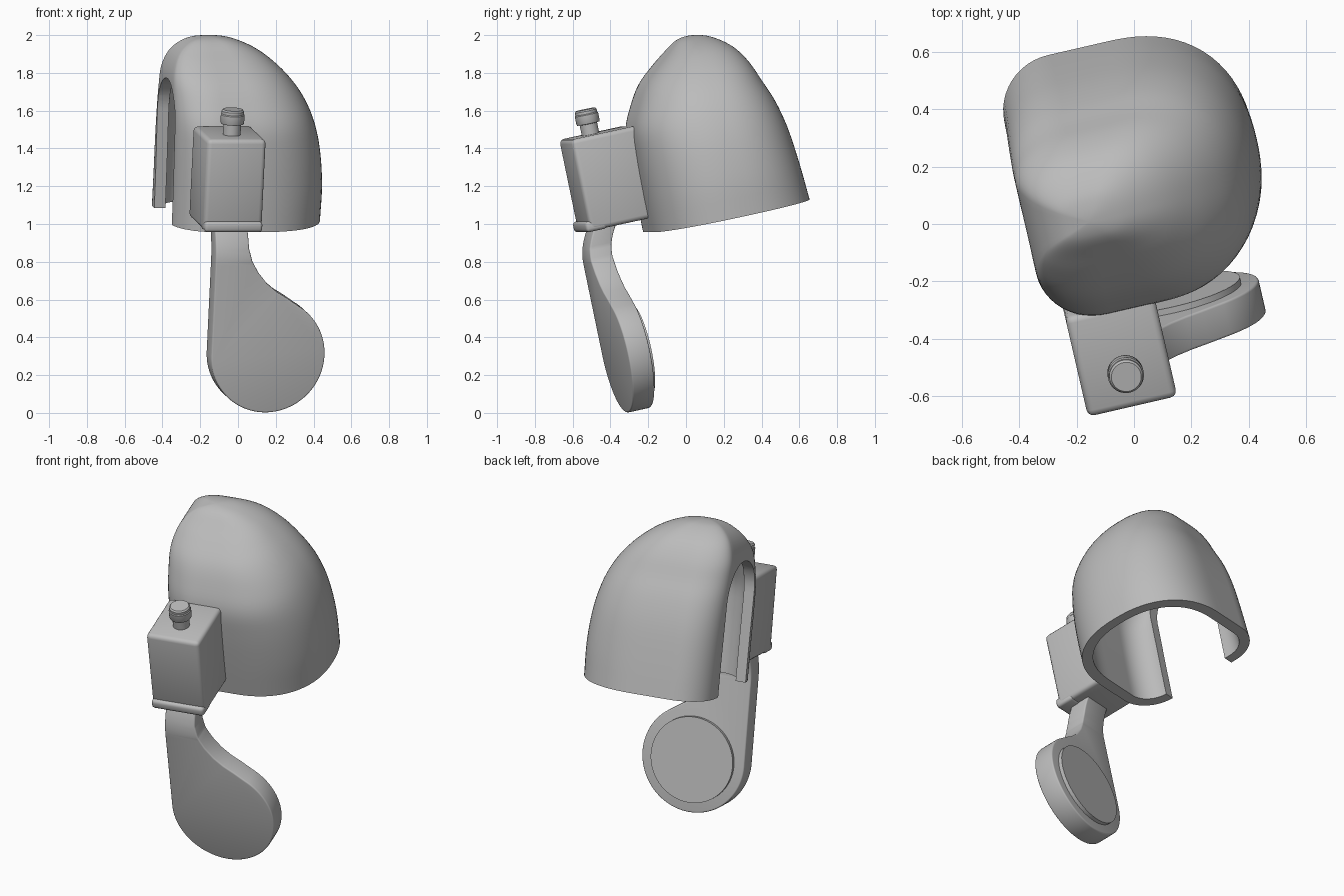
import bpy, bmesh
from math import sin, cos, pi, radians
from mathutils import Matrix, Vector

cube = bpy.data.objects.get("Cube")
if cube:
    bpy.data.objects.remove(cube, do_unlink=True)

# One plain grey for everything
grey = bpy.data.materials.new("plain grey")
grey.use_nodes = True
grey.diffuse_color = (0.5, 0.5, 0.5, 1)
grey.node_tree.nodes["Principled BSDF"].inputs["Base Color"].default_value = (0.5, 0.5, 0.5, 1)

# All parts share one tilted frame whose origin lies on the shell's rim plane
FRAME = (Matrix.Translation((0, 0, 0.997)) @ Matrix.Rotation(radians(13), 4, 'Z')
         @ Matrix.Rotation(radians(12), 4, 'X'))


def make(name, bm):
    bmesh.ops.recalc_face_normals(bm, faces=bm.faces)
    mesh = bpy.data.meshes.new(name)
    bm.to_mesh(mesh)
    bm.free()
    mesh.materials.append(grey)
    ob = bpy.data.objects.new(name, mesh)
    ob.matrix_world = FRAME
    bpy.context.collection.objects.link(ob)
    return ob


def finish(ob, bevel=0.0):
    """Bevel if asked, bake the modifiers, smooth with sharp edges kept."""
    if bevel:
        mod = ob.modifiers.new("bevel", 'BEVEL')
        mod.width, mod.segments = bevel, 3
        mod.limit_method, mod.angle_limit = 'ANGLE', radians(40)
    bpy.context.view_layer.update()
    dg = bpy.context.evaluated_depsgraph_get()
    mesh = bpy.data.meshes.new_from_object(ob.evaluated_get(dg))
    ob.modifiers.clear()
    ob.data = mesh
    bpy.ops.object.select_all(action='DESELECT')
    ob.select_set(True)
    bpy.context.view_layer.objects.active = ob
    bpy.ops.object.shade_smooth_by_angle(angle=radians(35))


def box(name, lo, hi, bevel):
    bm = bmesh.new()
    bmesh.ops.create_cube(bm, size=1)
    for v in bm.verts:
        v.co = Vector([a + (b - a) * (c + 0.5) for a, b, c in zip(lo, hi, v.co)])
    finish(make(name, bm), bevel)


def arc(cx, cy, r, a0, a1, n, power=2.0):
    """Arc of a circle, or of a squarer curve for a higher power."""
    pts = []
    for i in range(n + 1):
        a = radians(a0 + (a1 - a0) * i / n)
        c, s = cos(a), sin(a)
        k = r / (abs(c) ** power + abs(s) ** power) ** (1 / power)
        pts.append((cx + k * c, cy + k * s))
    return pts


def extrude(bm, depth):
    new = bmesh.ops.extrude_face_region(bm, geom=bm.faces[:])
    moved = [g for g in new["geom"] if isinstance(g, bmesh.types.BMVert)]
    bmesh.ops.translate(bm, verts=moved, vec=depth)
    return bm


def prism(points, to3d, depth):
    """Face from 2D points, extruded along the vector depth."""
    bm = bmesh.new()
    bm.faces.new([bm.verts.new(to3d(*p)) for p in points])
    return extrude(bm, depth)


# Domed shell: D-shaped rim, rising to an apex near the flat side
AXIS_X, AXIS_Y, MID_Y, HEIGHT, WALL = -0.15, 0.25, 0.23, 0.968, 0.06
# height, then reach from the axis to the left, right, front and back
LEVELS = [Vector(row) for row in (
    (0, 0.21, 0.628, 0.445, 0.405), (0.2, 0.212, 0.63, 0.445, 0.39),
    (0.4, 0.216, 0.607, 0.44, 0.368), (0.55, 0.219, 0.565, 0.425, 0.335),
    (0.67, 0.221, 0.505, 0.37, 0.292), (0.77, 0.218, 0.425, 0.302, 0.257),
    (0.85, 0.195, 0.335, 0.21, 0.213), (0.905, 0.158, 0.25, 0.135, 0.16),
    (0.945, 0.105, 0.155, 0.08, 0.1), (0.962, 0.055, 0.08, 0.042, 0.05),
    (HEIGHT, 0, 0, 0, 0))]


def smooth_levels(steps=4):
    """Curve through the levels, carried on symmetrically past the pole."""
    past = -LEVELS[-2]
    past[0] = LEVELS[-2][0]
    rows = [2 * LEVELS[0] - LEVELS[1]] + LEVELS + [past]
    for a, b, c, d in zip(rows, rows[1:], rows[2:], rows[3:]):
        for i in range(steps):
            t = i / steps
            yield 0.5 * (2 * b + (c - a) * t + (2 * a - 5 * b + 4 * c - d) * t ** 2
                         + (3 * b - a - 3 * c + d) * t ** 3)


def rim(inset):
    R, r, c = 0.425 - inset, 0.2 - inset, 0.225
    pts = arc(0.055, MID_Y, R, -90, 90, 40, 2.3)
    pts += [(x, MID_Y + R) for x in (0, -0.05, -0.1, -0.15)]
    pts += arc(-0.16, MID_Y + c, r, 90, 180, 12)
    pts += [(-0.16 - r, MID_Y + c * k / 4) for k in (3, 2, 1, 0, -1, -2, -3)]
    pts += arc(-0.16, MID_Y - c, r, 180, 270, 12)
    pts += [(x, MID_Y - R) for x in (-0.15, -0.1, -0.05, 0)]
    return pts


def dome(bm, inset):
    scale = (HEIGHT - inset) / HEIGHT
    rings = []
    for row in smooth_levels():
        left, right, front, back = [row[i] / LEVELS[0][i] for i in range(1, 5)]
        ring = []
        for x, y in rim(inset):
            dx, dy = x - AXIS_X, y - AXIS_Y
            ring.append(bm.verts.new((AXIS_X + dx * (right if dx > 0 else left),
                                      AXIS_Y + dy * (back if dy > 0 else front),
                                      row[0] * scale)))
        rings.append(ring)
    n = len(rings[0])
    for a, b in zip(rings, rings[1:]):
        for k in range(n):
            bm.faces.new((a[k], a[(k + 1) % n], b[(k + 1) % n], b[k]))
    pole = bm.verts.new((AXIS_X, AXIS_Y, HEIGHT * scale))
    for k in range(n):
        bm.faces.new((rings[-1][k], rings[-1][(k + 1) % n], pole))
    return rings[0]


bm = bmesh.new()
outer, inner = dome(bm, 0), dome(bm, WALL)
for k in range(len(outer)):
    j = (k + 1) % len(outer)
    bm.faces.new((outer[k], inner[k], inner[j], outer[j]))
shell = make("domed_shell", bm)

# Arched slot through the shell's flat side
slot = [(0.0, -0.3), (0.42, -0.3)] + arc(0.21, 0.535, 0.21, 0, 180, 24)
cutter = make("slot_cutter", prism(slot, lambda y, z: (-0.7, y, z), (0.52, 0, 0)))
cutter.hide_render = True
cut = shell.modifiers.new("slot", 'BOOLEAN')
cut.operation, cut.solver, cut.object = 'DIFFERENCE', 'EXACT', cutter
finish(shell)
bpy.data.objects.remove(cutter, do_unlink=True)

# Housing with a lip along its lower front edge
box("housing", (-0.307, -0.516, 0.074), (0.012, -0.15, 0.568), 0.024)
box("housing_lip", (-0.305, -0.536, 0.07), (0.01, -0.42, 0.126), 0.018)


# Round parts turned from a profile
def lathe(name, profile, place, seg=40):
    bm = bmesh.new()
    verts = [bm.verts.new((r, 0, z)) for r, z in profile]
    edges = [bm.edges.new(e) for e in zip(verts, verts[1:])]
    bmesh.ops.spin(bm, geom=verts + edges, cent=(0, 0, 0), axis=(0, 0, 1),
                   angle=2 * pi, steps=seg)
    bmesh.ops.remove_doubles(bm, verts=bm.verts, dist=1e-5)
    bm.transform(place)
    finish(make(name, bm))


lathe("knob", [(0, 0.53), (0.047, 0.53), (0.047, 0.625), (0.06, 0.627), (0.063, 0.633),
               (0.063, 0.675), (0.059, 0.68), (0.059, 0.695), (0.052, 0.703), (0, 0.703)],
      Matrix.Translation((-0.146, -0.375, 0)))

# Paddle: flat plate with a round end and a neck that bends back into the housing
CX, CZ, R = 0.071, -0.596, 0.308
outline = [(-0.237, 0.1), (-0.06, 0.1), (-0.056, -0.02), (-0.038, -0.085), (-0.002, -0.148),
           (0.049, -0.208), (0.103, -0.252), (0.163, -0.288)]
outline += arc(CX, CZ, R, 60, -180, 64)
bm = bmesh.new()
bm.faces.new([bm.verts.new((x, -0.537, z)) for x, z in outline])
for k in range(10):
    bmesh.ops.bisect_plane(bm, geom=bm.verts[:] + bm.edges[:] + bm.faces[:],
                           plane_co=(0, 0, -0.11 + 0.02 * k), plane_no=(0, 0, 1))
extrude(bm, (0, 0.122, 0))
for v in bm.verts:
    v.co.y += 0.06 * (max(0, v.co.z + 0.1) / 0.18) ** 2
finish(make("paddle", bm), 0.013)

# Round pad raised on the paddle's back
lathe("paddle_pad", [(0, -0.02), (0.247, -0.02), (0.247, 0.022), (0, 0.022)],
      Matrix.Translation((CX, -0.415, CZ)) @ Matrix.Rotation(radians(-90), 4, 'X'), 64)
